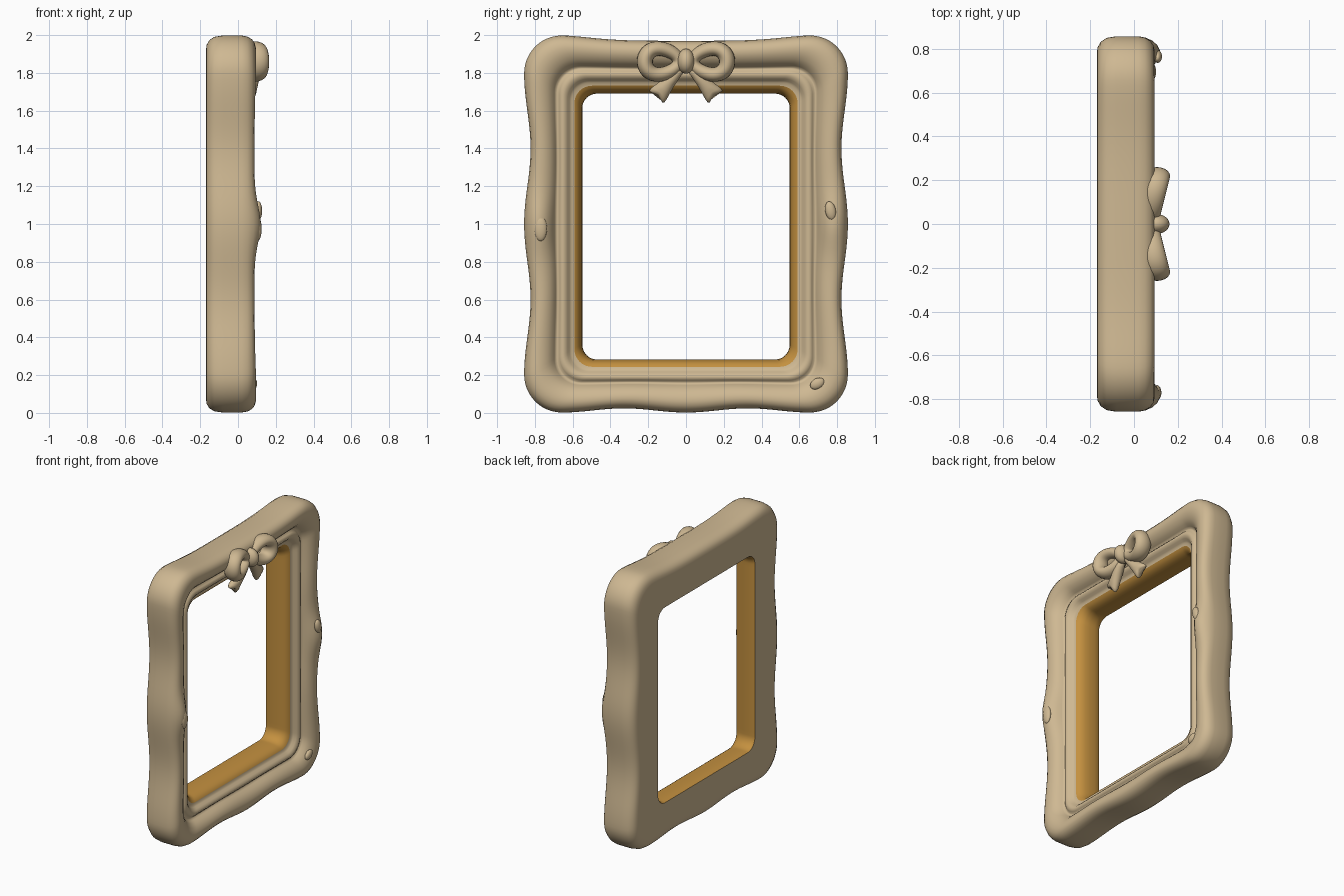
import bpy, bmesh, math
from mathutils import Vector

if "Cube" in bpy.data.objects:
    bpy.data.objects.remove(bpy.data.objects["Cube"])


def material(name, col):
    m = bpy.data.materials.new(name)
    m.diffuse_color = (*col, 1)
    m.use_nodes = True
    m.node_tree.nodes["Principled BSDF"].inputs["Base Color"].default_value = m.diffuse_color
    return m


CREAM = material("cream_plaster", (0.62, 0.48, 0.29))
GOLD = material("antique_gold", (0.55, 0.28, 0.05))


def grid_object(name, rings, mat, closed=False, caps=False):
    """Skin a list of closed rings of points."""
    bm = bmesh.new()
    vs = [[bm.verts.new(p) for p in r] for r in rings]
    n = len(vs[0])
    for i in range(len(vs) if closed else len(vs) - 1):
        a, b = vs[i], vs[(i + 1) % len(vs)]
        for j in range(n):
            k = (j + 1) % n
            bm.faces.new((a[j], a[k], b[k], b[j]))
    if caps:
        bm.faces.new(vs[0][::-1])
        bm.faces.new(vs[-1])
    if closed or caps:
        bmesh.ops.recalc_face_normals(bm, faces=bm.faces)
    me = bpy.data.meshes.new(name)
    bm.to_mesh(me)
    bm.free()
    me.materials.append(mat)
    for p in me.polygons:
        p.use_smooth = True
    ob = bpy.data.objects.new(name, me)
    bpy.context.collection.objects.link(ob)
    return ob


# --- Frame moulding: profile (distance in from the outer edge, depth x) swept round a wavy rectangle
HY, HZ, CZ = 0.857, 0.998, 1.0


def wave(k, t):
    if k in (0, 2):                                   # sides: two waists
        return -0.017 * (1 - math.cos(2 * math.pi * t))
    if k == 1:                                        # top: long shallow dip
        return -0.028 * (1 - t ** 4) ** 2
    return -0.011 * (1 - math.cos(2 * math.pi * t))   # bottom


def frame_ring(d, x, side=48, arc=12):
    r = 0.2 - 0.4 * d
    w = max(0.0, 1 - d / 0.2)
    band = math.sin(math.pi * d / 0.17) if 0 < d < 0.17 and x > 0 else 0
    out = []
    for k in range(4):
        a = k * math.pi / 2
        n = Vector((round(math.cos(a)), round(math.sin(a))))
        tg = Vector((-n.y, n.x))
        ln, lt = (HY - d, HZ - d) if k % 2 == 0 else (HZ - d, HY - d)
        pts = []
        for i in range(side + 1):
            t = 2 * i / side - 1
            p = n * (ln + w * wave(k, t)) + tg * t * (lt - r)
            lift = 0.0
            if k % 2 == 0:                            # raised carving half way up the sides
                lift = 0.035 * math.exp(-(p.y / 0.14) ** 2) - 0.008 * (1 - t ** 4)
            pts.append((p, lift))
        c = n * (ln - r) + tg * (lt - r)
        for i in range(1, arc):
            f = i / arc * math.pi / 2
            pts.append((c + r * (n * math.cos(f) + tg * math.sin(f)), 0.0))
        for p, lift in pts:
            z = p.y + CZ
            if p.y < 0:                               # bottom rail is slightly narrower
                z -= 0.09 * d * min(1, -p.y / 0.7)
            out.append((x + lift * band, p.x, z))
    return out


FRAME = [(0.30, -0.165), (0.18, -0.17), (0.08, -0.17), (0.05, -0.166), (0.025, -0.152), (0.007, -0.125),
         (0, -0.08), (0, -0.03), (0, 0.02), (0.006, 0.05), (0.02, 0.074), (0.04, 0.088), (0.065, 0.094),
         (0.095, 0.09), (0.125, 0.076), (0.148, 0.055), (0.16, 0.035), (0.169, 0.022), (0.178, 0.022),
         (0.188, 0.035), (0.2, 0.043), (0.215, 0.042), (0.23, 0.03), (0.24, 0.015), (0.25, 0.007),
         (0.266, 0.004)]
LINER = [(0.266, 0.004), (0.278, -0.003), (0.292, -0.02), (0.302, -0.045), (0.307, -0.08),
         (0.308, -0.12), (0.306, -0.15), (0.30, -0.165)]
grid_object("frame", [frame_ring(*p) for p in FRAME], CREAM)
grid_object("gold_liner", [frame_ring(*p) for p in LINER], GOLD)


# --- Bow loops and tails, mirrored left and right
def bow_loop(name, s):
    rings = []
    for i in range(40):
        a = 2 * math.pi * i / 40
        ca, sa = math.cos(a), math.sin(a)
        f = (1 + ca) / 2                              # 0 at the knot, 1 at the outer end
        c = Vector((0.075 + 0.03 * f, s * (0.128 + 0.09 * ca), 1.86 + sa * (0.052 + 0.03 * f)))
        nrm = Vector((0, s * ca, sa))
        w, h = 0.034 + 0.008 * f, 0.045 + 0.015 * f
        rings.append([c + nrm * w * math.cos(b) + Vector((h * math.sin(b), 0, 0))
                      for b in (2 * math.pi * j / 20 for j in range(20))])
    grid_object(name, rings, CREAM, closed=True)


def bow_tail(name, s):
    start, end = Vector((0.085, 0.02, 1.83)), Vector((0.06, 0.158, 1.672))
    along = (end - start).normalized()
    side = Vector((0, -along.z, along.y)).normalized()
    face = side.cross(along).normalized()
    rings = []
    for t, w, h in ((0, .022, .02), (.2, .026, .032), (.45, .032, .036), (.7, .042, .034),
                    (.88, .05, .032), (.97, .051, .026), (1, .045, .016)):
        c = start.lerp(end, t)
        ring = []
        for j in range(24):
            b = 2 * math.pi * j / 24
            u = math.cos(b)
            notch = along * (-0.018 * (1 - abs(u)) * max(0, t - 0.6) / 0.4)   # swallow-tail end
            p = c + side * w * u + face * h * math.sin(b) + notch
            ring.append((p.x, s * p.y, p.z))
        rings.append(ring)
    grid_object(name, rings, CREAM, caps=True)


for label, s in (("right", 1), ("left", -1)):
    bow_loop("bow_loop_" + label, s)
    bow_tail("bow_tail_" + label, s)


# --- Knot and small carved buds
def bud(name, loc, size, tilt=0):
    bpy.ops.mesh.primitive_uv_sphere_add(segments=28, ring_count=16, location=loc, rotation=(tilt, 0, 0))
    ob = bpy.context.object
    ob.name = name
    ob.scale = size
    ob.data.materials.append(CREAM)
    bpy.ops.object.shade_smooth()


bud("bow_knot", (0.1, 0, 1.862), (0.062, 0.046, 0.066))
bud("carved_bud_left", (0.105, -0.77, 0.975), (0.02, 0.034, 0.065))
bud("carved_bud_right", (0.108, 0.765, 1.07), (0.02, 0.028, 0.05), 0.2)
bud("carved_bud_corner", (0.083, 0.695, 0.155), (0.018, 0.04, 0.028), 0.5)
